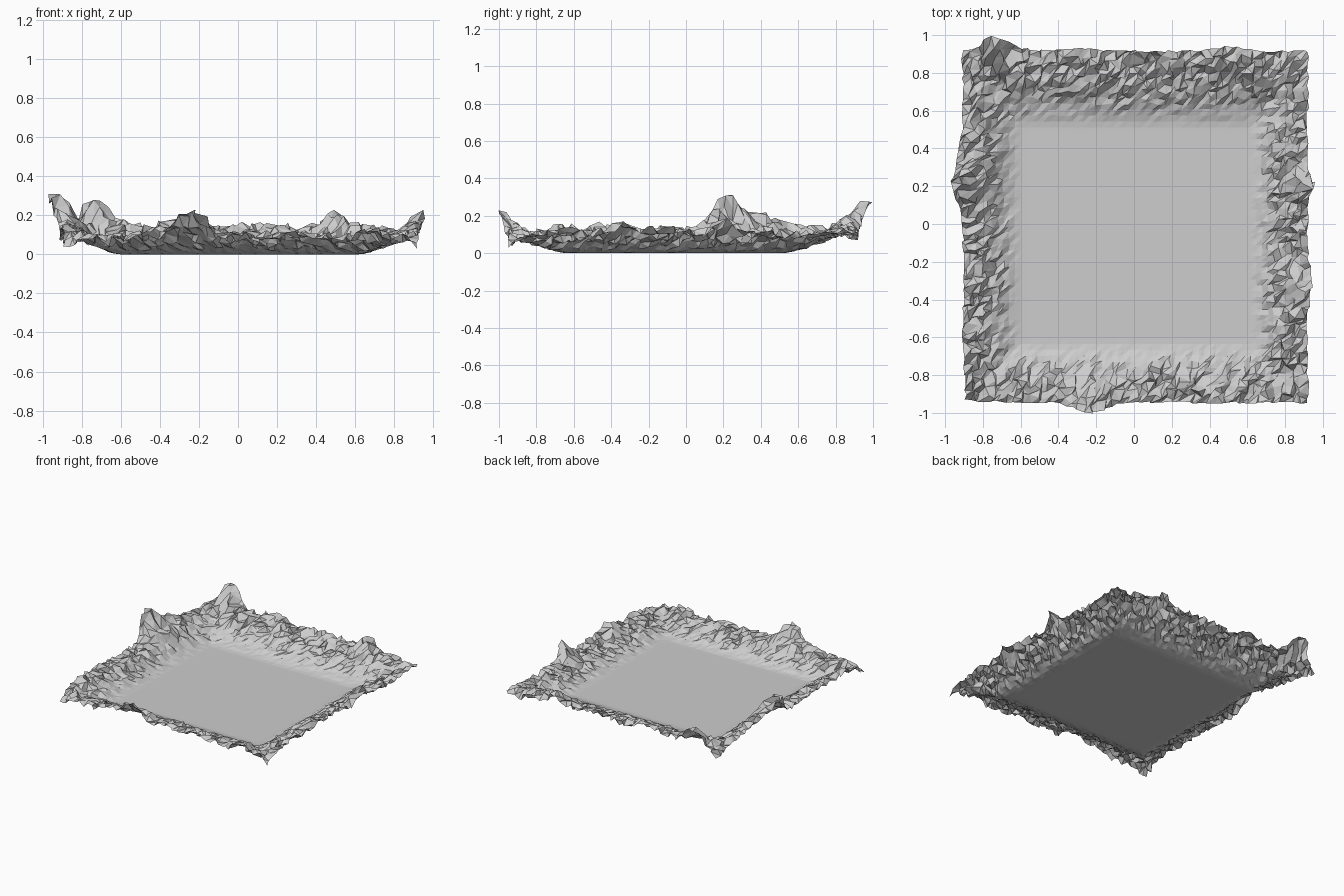
import bpy, bmesh, math, random
from mathutils import Vector, noise

random.seed(7)
cube = bpy.data.objects.get("Cube")
if cube:
    bpy.data.objects.remove(cube)

# One plain rock colour
rock = bpy.data.materials.new("grey_rock")
rock.use_nodes = True
grey = (0.61, 0.61, 0.61, 1)
rock.diffuse_color = grey
rock.node_tree.nodes["Principled BSDF"].inputs["Base Color"].default_value = grey

CELLS = 60
X_MIN, X_MAX, Y_MIN, Y_MAX = -0.905, 0.92, -0.945, 0.915   # outer rim
FLAT_L, FLAT_R, FLAT_F, FLAT_B = -0.59, 0.60, -0.62, 0.50  # valley floor
RIM_L, RIM_R, RIM_F, RIM_B = 0.13, 0.11, 0.10, 0.13        # rim heights

# Peaks and dips on the rim: x, y, added height, radius
PEAKS = [(-0.90, 0.20, 0.13, 0.10), (-0.84, 0.34, 0.08, 0.12),
         (-0.78, 0.47, 0.04, 0.10), (-0.72, 0.915, 0.11, 0.06),
         (-0.70, 0.88, 0.06, 0.14), (-0.23, -0.945, 0.12, 0.11),
         (0.50, 0.86, 0.07, 0.10), (0.88, 0.20, 0.13, 0.06),
         (-0.32, 0.92, 0.03, 0.12), (0.92, -0.30, 0.06, 0.10),
         (-0.90, -0.94, -0.03, 0.10), (-0.78, -0.78, -0.03, 0.12)]


def ramp(value, low, high):
    """How far a position lies between the floor and the rim, 0 to 1."""
    return max(0.0, min(1.0, (value - low) / (high - low)))


def ease(t):
    """Soft start and soft end."""
    return t * t * (3 - 2 * t)


def rocky(x, y):
    """Surface point of the valley above a flat grid position."""
    left, right = ramp(-x, -FLAT_L, -X_MIN), ramp(x, FLAT_R, X_MAX)
    front, back = ramp(-y, -FLAT_F, -Y_MIN), ramp(y, FLAT_B, Y_MAX)
    tx, ty = max(left, right), max(front, back)
    t = max(tx, ty)
    bump = sum(h * math.exp(-((x - px) ** 2 + (y - py) ** 2) / r ** 2)
               for px, py, h, r in PEAKS) * ease(t)
    height = max(rim * ease(min(1, side * 1.08)) for rim, side in
                 ((RIM_L, left), (RIM_R, right), (RIM_F, front), (RIM_B, back)))
    height *= 1 - 0.45 * (tx * ty) ** 4
    # Crags start soon above the floor
    rough = ease(min(1, t * 1.3))
    height += 0.03 * rough * noise.noise(Vector((x * 7, y * 7, 3)))
    height += 0.027 * rough * random.uniform(-1, 1) * (1 + max(bump, 0))
    # Tall rim leans outward, and the outer edge stays fairly straight
    lean_x = math.copysign(tx, x) * bump * 0.42
    lean_y = math.copysign(ty, y) * bump * 0.48
    jitter_x = random.uniform(-1, 1) * 0.02 * rough * (1 if tx < 0.99 else 0.35)
    jitter_y = random.uniform(-1, 1) * 0.02 * rough * (1 if ty < 0.99 else 0.3)
    return Vector((x + lean_x + jitter_x, y + lean_y + jitter_y,
                   max(0, min(0.31, height + bump))))


# Valley with a ragged mountain rim
bm = bmesh.new()
bmesh.ops.create_grid(bm, x_segments=CELLS, y_segments=CELLS, size=1)
for v in bm.verts:
    v.co = rocky(X_MIN + (v.co.x + 1) / 2 * (X_MAX - X_MIN),
                 Y_MIN + (v.co.y + 1) / 2 * (Y_MAX - Y_MIN))
bmesh.ops.triangulate(bm, faces=bm.faces[:], quad_method='FIXED')
mesh = bpy.data.meshes.new("valley_terrain")
bm.to_mesh(mesh)
bm.free()
mesh.materials.append(rock)
terrain = bpy.data.objects.new("valley_terrain", mesh)
bpy.context.collection.objects.link(terrain)
